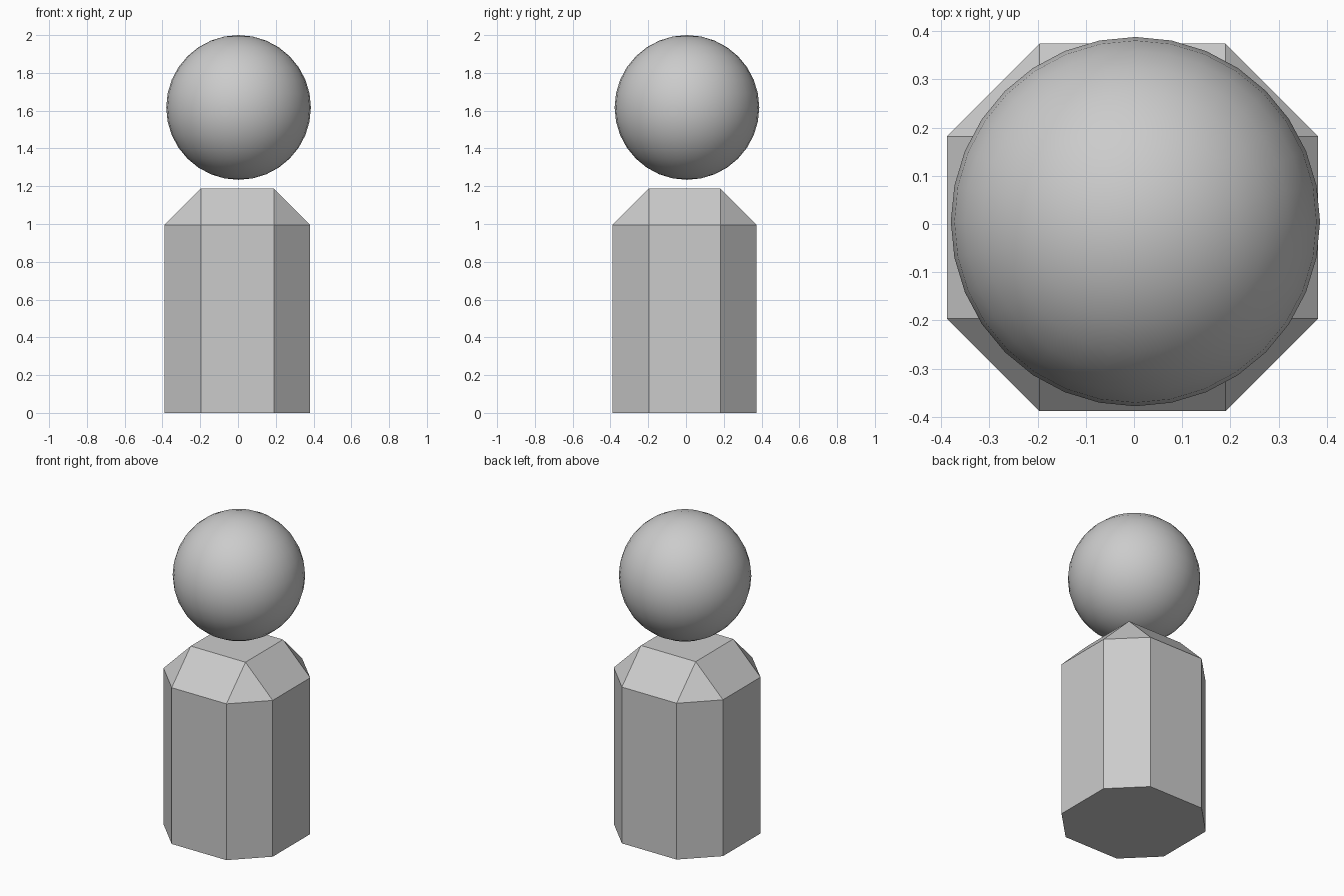
import bpy, bmesh
from mathutils import Matrix, Vector

if "Cube" in bpy.data.objects:
    bpy.data.objects.remove(bpy.data.objects["Cube"])

# body: box with the upright and top edges chamfered
x0, x1, y0, y1, top = -0.388, 0.382, -0.388, 0.374, 1.188
bm = bmesh.new()
bmesh.ops.create_cube(bm, size=1.0)
bmesh.ops.transform(
    bm, verts=bm.verts,
    matrix=Matrix.Translation(((x0 + x1) / 2, (y0 + y1) / 2, top / 2))
    @ Matrix.Diagonal(Vector((x1 - x0, y1 - y0, top, 1))))
edges = [e for e in bm.edges if max(v.co.z for v in e.verts) > top / 2]
bmesh.ops.bevel(bm, geom=edges, offset=0.192, offset_type='OFFSET',
                segments=1, profile=0.5, affect='EDGES', clamp_overlap=True)
mesh = bpy.data.meshes.new("body")
bm.to_mesh(mesh)
bm.free()
body = bpy.data.objects.new("body", mesh)
bpy.context.collection.objects.link(body)

# head: smooth ball floating above the body
bpy.ops.mesh.primitive_uv_sphere_add(segments=32, ring_count=16, radius=0.383,
                                     location=(0.003, 0.005, 1.617))
head = bpy.context.object
head.name = "head"
bpy.ops.object.shade_smooth()
